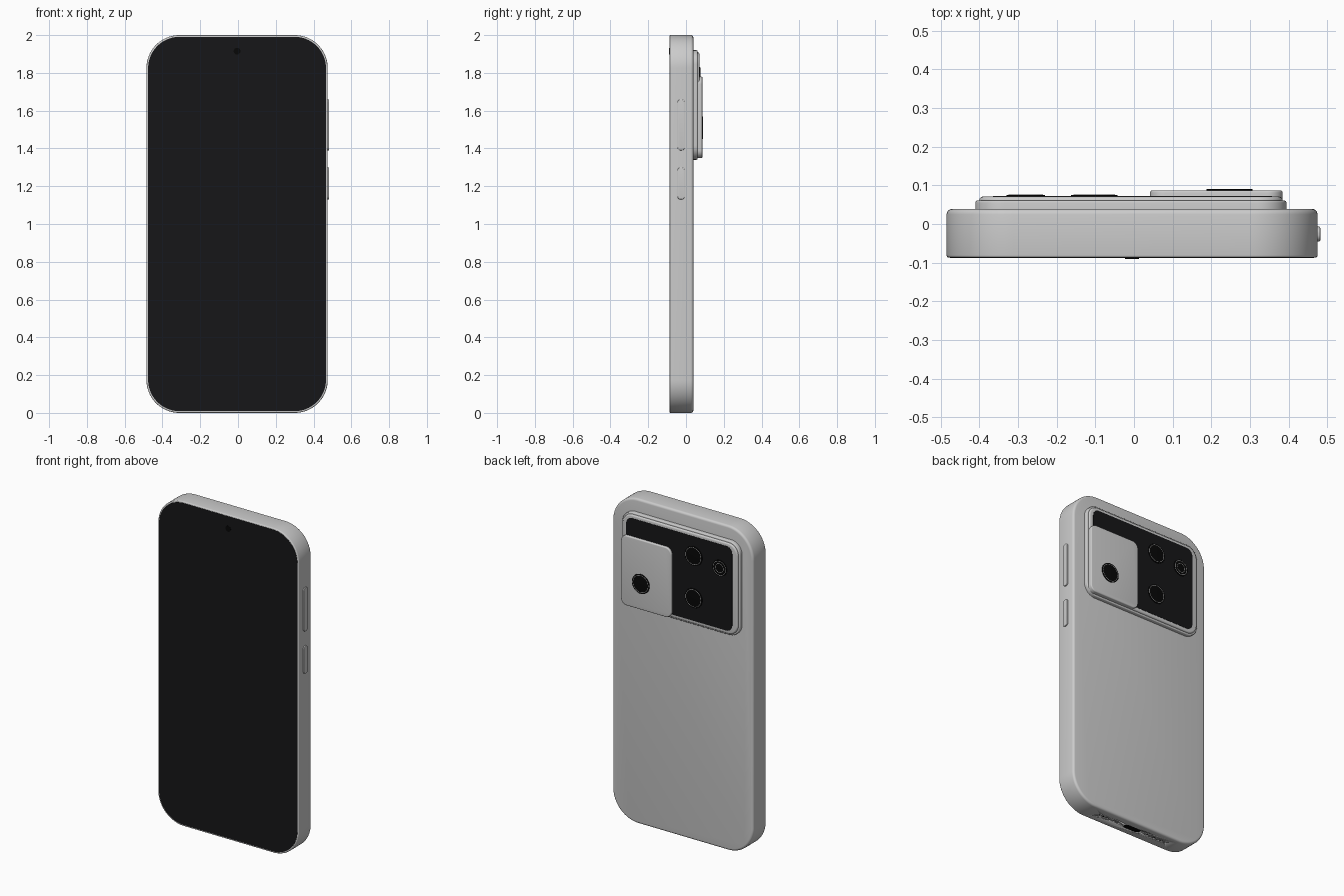
import bpy, bmesh, math

if "Cube" in bpy.data.objects:
    bpy.data.objects.remove(bpy.data.objects["Cube"])

def material(name, c):
    m = bpy.data.materials.new(name)
    m.diffuse_color = (*c, 1)
    m.use_nodes = True
    m.node_tree.nodes["Principled BSDF"].inputs["Base Color"].default_value = m.diffuse_color
    return m

BLACK = material("black_glass", (0.008, 0.008, 0.009))
DARK = material("dark_lens", (0.002, 0.002, 0.002))
CX = -0.005  # body centre line

def outline(u, v, w, h, r, n):
    """Rounded rectangle points."""
    pts = []
    for i, (sx, sy) in enumerate(((1, 1), (-1, 1), (-1, -1), (1, -1))):
        for k in range(n + 1):
            a = math.pi / 2 * (i + k / n)
            pts.append((u + sx * (w / 2 - r) + r * math.cos(a),
                        v + sy * (h / 2 - r) + r * math.sin(a)))
    return pts

def place(axis, u, v, d):
    return {'x': (d, u, v), 'y': (u, d, v), 'z': (u, v, d)}[axis]

def slab(name, u, v, w, h, r, d0, d1, b0=0, b1=0, axis='y', mat=None, n=12):
    """Rounded slab from d0 to d1 with rounded rims b0 and b1."""
    layers = []
    for k in range(5 if b0 else 1):
        a = math.pi / 2 * k / 4
        layers.append((d0 + b0 * (1 - math.cos(a)), b0 * (1 - math.sin(a))))
    for k in range(5 if b1 else 1):
        a = math.pi / 2 * k / 4
        layers.append((d1 - b1 * (1 - math.sin(a)), b1 * (1 - math.cos(a))))
    bm = bmesh.new()
    rings = [[bm.verts.new(place(axis, p, q, d))
              for p, q in outline(u, v, w - 2 * i, h - 2 * i, max(r - i, 0.0005), n)]
             for d, i in layers]
    m = len(rings[0])
    for lo, hi in zip(rings, rings[1:]):
        for j in range(m):
            bm.faces.new((lo[j], lo[(j + 1) % m], hi[(j + 1) % m], hi[j]))
    bm.faces.new(rings[0])
    bm.faces.new(rings[-1])
    bmesh.ops.remove_doubles(bm, verts=bm.verts, dist=1e-5)
    bmesh.ops.recalc_face_normals(bm, faces=bm.faces)
    me = bpy.data.meshes.new(name)
    bm.to_mesh(me)
    bm.free()
    ob = bpy.data.objects.new(name, me)
    bpy.context.collection.objects.link(ob)
    if mat:
        me.materials.append(mat)
    bpy.ops.object.select_all(action='DESELECT')
    ob.select_set(True)
    bpy.context.view_layer.objects.active = ob
    bpy.ops.object.shade_smooth_by_angle(angle=math.radians(35))
    return ob

def disc(name, x, z, r, y0, y1, mat=None, b1=0, b0=0):
    return slab(name, x, z, 2 * r, 2 * r, r, y0, y1, b0, b1, 'y', mat, 10)

def ring(name, x, y, z, radius, thick):
    bpy.ops.mesh.primitive_torus_add(location=(x, y, z), rotation=(math.pi / 2, 0, 0),
                                     major_radius=radius, minor_radius=thick,
                                     major_segments=40, minor_segments=8)
    ob = bpy.context.object
    ob.name = name
    bpy.ops.object.shade_smooth()

# Body and screen
body = slab("body", CX, 1.0, 0.96, 2.0, 0.175, -0.087, 0.039, 0.006, 0.014, n=20)
slab("screen", CX, 1.0, 0.942, 1.982, 0.167, -0.084, -0.0885, mat=BLACK, n=20)
disc("front_camera", CX, 1.915, 0.018, -0.086, -0.09, DARK)

# Side buttons
for name, z0, z1 in (("volume_button", 1.39, 1.66), ("power_button", 1.13, 1.30)):
    slab(name, -0.026, (z0 + z1) / 2, 0.038, z1 - z0, 0.017, 0.465, 0.482, 0, 0.003, 'x')

# Charging port and speaker holes, sunk into the bottom edge
holes = [("charging_port", CX, 0.115, 0.042)]
for side in (-1, 1):
    for i in range(6):
        holes.append(("speaker_hole", CX + side * (0.11 + 0.025 * i), 0.015, 0.015))
for name, x, w, h in holes:
    n = 8 if w > 0.1 else 4
    cut = slab(name + "_cutter", x, -0.024, w, h, h / 2, -0.02, 0.015, axis='z', n=n)
    cut.hide_render = True
    cut.hide_set(True)
    mod = body.modifiers.new(name, 'BOOLEAN')
    mod.object = cut
    mod.operation = 'DIFFERENCE'
    mod.solver = 'EXACT'
    slab(name, x, -0.024, w, h, h / 2, 0.004, 0.016, axis='z', mat=DARK, n=n)

# Camera island
slab("camera_plate_base", -0.008, 1.63, 0.805, 0.58, 0.075, 0.03, 0.061, 0, 0.006)
slab("camera_plate", -0.008, 1.63, 0.785, 0.56, 0.066, 0.035, 0.071, 0, 0.010)
slab("camera_glass", -0.004, 1.63, 0.722, 0.52, 0.04, 0.06, 0.0725, mat=BLACK)
slab("main_camera_block", 0.213, 1.565, 0.343, 0.43, 0.04, 0.06, 0.087, 0, 0.006)

# Lenses
for name, x, z, y in (("main_lens", 0.247, 1.51, 0.0865),
                      ("upper_lens", -0.103, 1.77, 0.072),
                      ("lower_lens", -0.103, 1.51, 0.072)):
    disc(name, x, z, 0.06, y - 0.005, y + 0.0035, DARK, 0.001)
    ring(name + "_trim", x, y + 0.0025, z, 0.052, 0.0018)

# Flash
disc("flash", -0.28, 1.743, 0.05, 0.067, 0.0755, DARK, 0.001)
for r in (0.043, 0.027):
    ring("flash_trim", -0.28, 0.0745, 1.743, r, 0.0018)
